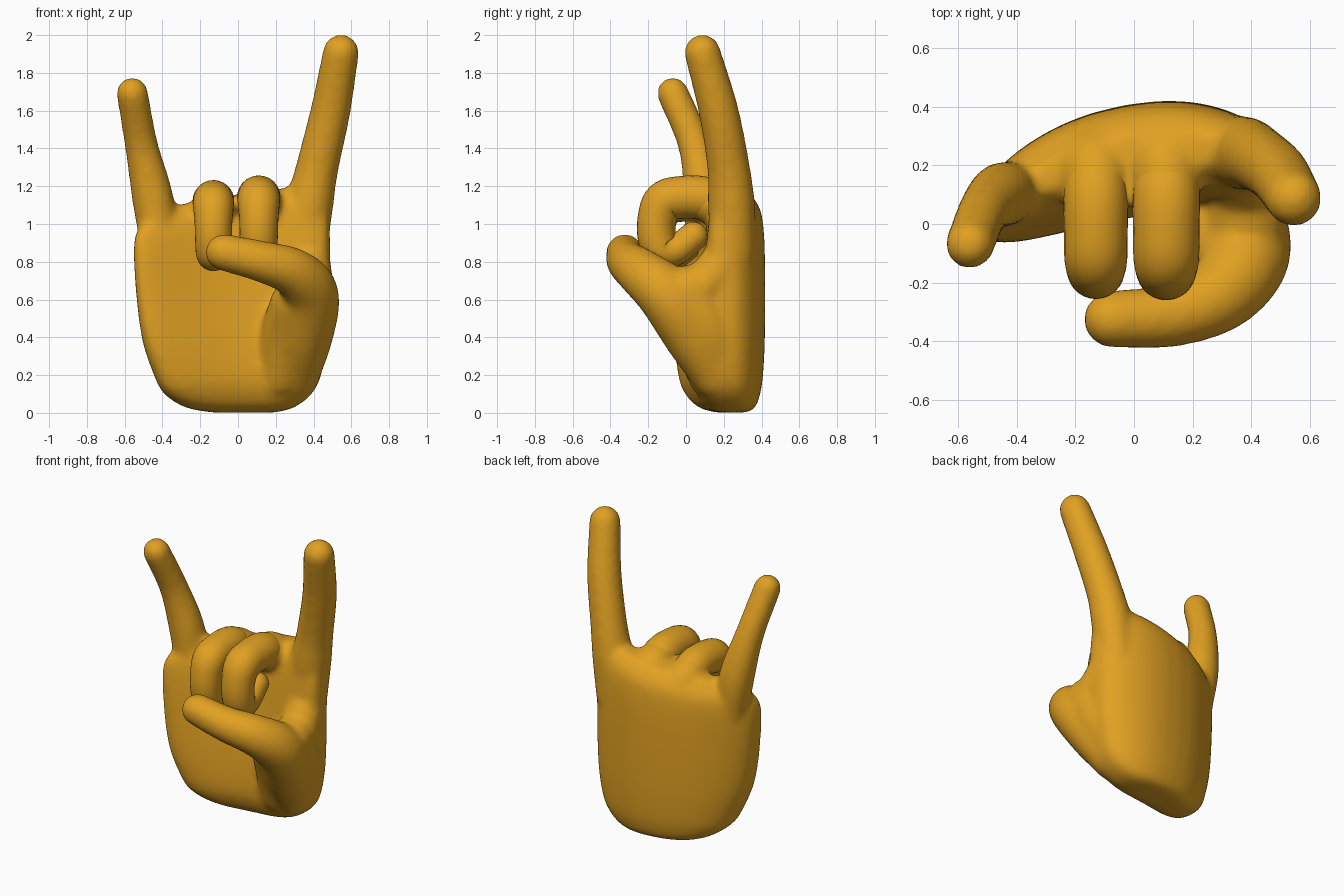
import bpy, bmesh, math
from mathutils import Vector

if "Cube" in bpy.data.objects:
    bpy.data.objects.remove(bpy.data.objects["Cube"], do_unlink=True)

SIDES = 28

skin = bpy.data.materials.new("golden_orange")
skin.use_nodes = True
COLOR = (0.75, 0.355, 0.016, 1)
skin.diffuse_color = COLOR
bsdf = next(n for n in skin.node_tree.nodes if n.type == 'BSDF_PRINCIPLED')
bsdf.inputs["Base Color"].default_value = COLOR
bsdf.inputs["Roughness"].default_value = 0.6


def spline(points, steps=6):
    """Smooth path through the given vectors."""
    pts = [Vector(p) for p in points]
    pts = [2 * pts[0] - pts[1]] + pts + [2 * pts[-1] - pts[-2]]
    out = []
    for a, b, c, d in zip(pts, pts[1:], pts[2:], pts[3:]):
        for i in range(steps):
            t = i / steps
            out.append(0.5 * (2 * b + (c - a) * t + (2 * a - 5 * b + 4 * c - d) * t * t
                              + (3 * b - a - 3 * c + d) * t ** 3))
    return out + [pts[-2]]


def loft(bm, rings):
    """Skin a list of closed rings and cap both ends."""
    loops = [[bm.verts.new(p) for p in ring] for ring in rings]
    for a, b in zip(loops, loops[1:]):
        for i in range(len(a)):
            j = (i + 1) % len(a)
            bm.faces.new((a[i], a[j], b[j], b[i]))
    bm.faces.new(loops[0][::-1])
    bm.faces.new(loops[-1])


def finger(bm, points):
    """Tapered tube with round ends; each point is x, y, z, radius."""
    path = spline(points)
    start, end = path[0].to_3d(), path[-1].to_3d()
    t0 = (path[1].to_3d() - start).normalized()
    t1 = (end - path[-2].to_3d()).normalized()
    angles = [math.radians(a) for a in (85, 70, 55, 40, 25, 12)]
    stations = [(start - t0 * path[0].w * math.sin(a), path[0].w * math.cos(a), t0)
                for a in angles]
    for i, p in enumerate(path):
        ahead = path[min(i + 1, len(path) - 1)].to_3d()
        behind = path[max(i - 1, 0)].to_3d()
        stations.append((p.to_3d(), p.w, (ahead - behind).normalized()))
    stations += [(end + t1 * path[-1].w * math.sin(a), path[-1].w * math.cos(a), t1)
                 for a in reversed(angles)]
    # carry one side direction along the path so the tube does not twist
    side, old = t0.orthogonal().normalized(), t0
    rings = []
    for centre, radius, tangent in stations:
        side = old.rotation_difference(tangent) @ side
        side = (side - tangent * side.dot(tangent)).normalized()
        up, old = tangent.cross(side), tangent
        rings.append([centre + radius * (math.cos(a) * side + math.sin(a) * up)
                      for a in (math.tau * k / SIDES for k in range(SIDES))])
    loft(bm, rings)


def palm(bm, levels):
    """Bowed slab; each level is z, right edge, left edge, back depth, front depth."""
    rings = []
    for z, x0, x1, back, front in (tuple(v) for v in spline(levels, 4)):
        ring = []
        for k in range(56):
            a = math.tau * k / 56
            c, s = math.cos(a), math.sin(a)
            x = (x0 + x1) / 2 + (x1 - x0) / 2 * math.copysign(abs(c) ** 0.7, c)
            depth = back if s > 0 else front
            y = 0.26 - 0.5 * (x - 0.15) ** 2 + depth * math.copysign(abs(s) ** 0.7, s)
            tilt = 0.16 * x * min(1, max(0, (z - 0.8) / 0.3))
            ring.append(Vector((x, y, z + tilt)))
        rings.append(ring)
    loft(bm, rings)


def make_object(name, bm, voxel, smoothing):
    """Turn overlapping volumes into one softly blended skin."""
    bmesh.ops.recalc_face_normals(bm, faces=bm.faces)
    mesh = bpy.data.meshes.new(name)
    bm.to_mesh(mesh)
    bm.free()
    mesh.materials.append(skin)
    obj = bpy.data.objects.new(name, mesh)
    bpy.context.collection.objects.link(obj)
    mesh.polygons.foreach_set("use_smooth", [True] * len(mesh.polygons))
    if voxel:
        fuse = obj.modifiers.new("fuse", 'REMESH')
        fuse.mode = 'VOXEL'
        fuse.voxel_size = voxel
        fuse.use_smooth_shade = True
        soften = obj.modifiers.new("soften", 'SMOOTH')
        soften.factor = 0.5
        soften.iterations = smoothing


# Curled fingers: name, x, thickness, drop
CURLED = (("curled_middle_finger", 0.11, 1.0, 0), ("curled_ring_finger", -0.13, 0.96, 0.02))

# Palm with raised index and raised little finger
bm = bmesh.new()
palm(bm, [(0.002, -0.14, 0.2, 0.07, 0.09), (0.03, -0.28, 0.3, 0.11, 0.16),
          (0.1, -0.39, 0.39, 0.135, 0.205), (0.2, -0.445, 0.44, 0.15, 0.225),
          (0.4, -0.51, 0.475, 0.16, 0.215), (0.7, -0.545, 0.485, 0.162, 0.18),
          (0.95, -0.55, 0.485, 0.155, 0.15), (1.07, -0.51, 0.46, 0.13, 0.12),
          (1.15, -0.4, 0.4, 0.06, 0.06)])
finger(bm, [(0.35, 0.25, 0.85, 0.12), (0.38, 0.24, 1.1, 0.125), (0.42, 0.225, 1.3, 0.113),
            (0.49, 0.172, 1.6, 0.106), (0.545, 0.087, 1.908, 0.096)])
finger(bm, [(-0.41, 0.1, 0.85, 0.1), (-0.45, 0.1, 1.13, 0.11),
            (-0.512, 0.045, 1.42, 0.088), (-0.56, -0.07, 1.693, 0.084)])
# Thumb with its fleshy base and its web to the palm
finger(bm, [(0.3, 0.16, 0.2, 0.13), (0.34, 0.05, 0.4, 0.16), (0.38, -0.1, 0.62, 0.155),
            (0.3, -0.235, 0.74, 0.13), (0.13, -0.31, 0.8, 0.11),
            (-0.075, -0.325, 0.85, 0.098)])
finger(bm, [(0.22, 0.14, 0.2, 0.13), (0.26, 0.05, 0.42, 0.14), (0.3, -0.06, 0.58, 0.13)])
finger(bm, [(0.3, 0.2, 0.25, 0.14), (0.36, 0.12, 0.45, 0.145), (0.385, 0.02, 0.65, 0.135)])
finger(bm, [(0.38, -0.06, 0.64, 0.135), (0.385, 0.08, 0.66, 0.125), (0.37, 0.2, 0.8, 0.12)])
# Knuckles where the curled fingers leave the palm
for name, x, size, drop in CURLED:
    finger(bm, [(x, 0.28 - 2 * drop, 0.93, 0.13 * size),
                (x, 0.21 - drop, 1.08 - drop, 0.13 * size),
                (x, 0.08, 1.13 - drop, 0.11 * size)])
make_object("palm_and_open_fingers", bm, 0.018, 12)

# Curled middle and ring fingers
for name, x, size, drop in CURLED:
    bm = bmesh.new()
    shape = [(0.2, 1.08, 0.11), (0.1, 1.135, 0.115), (-0.03, 1.14, 0.113),
             (-0.115, 1.115, 0.112), (-0.152, 1.03, 0.104), (-0.155, 0.93, 0.101),
             (-0.125, 0.865, 0.096), (-0.05, 0.865, 0.082), (0.04, 0.935, 0.076)]
    finger(bm, [(x, y, z - drop, r * size) for y, z, r in shape])
    make_object(name, bm, None, 0)
